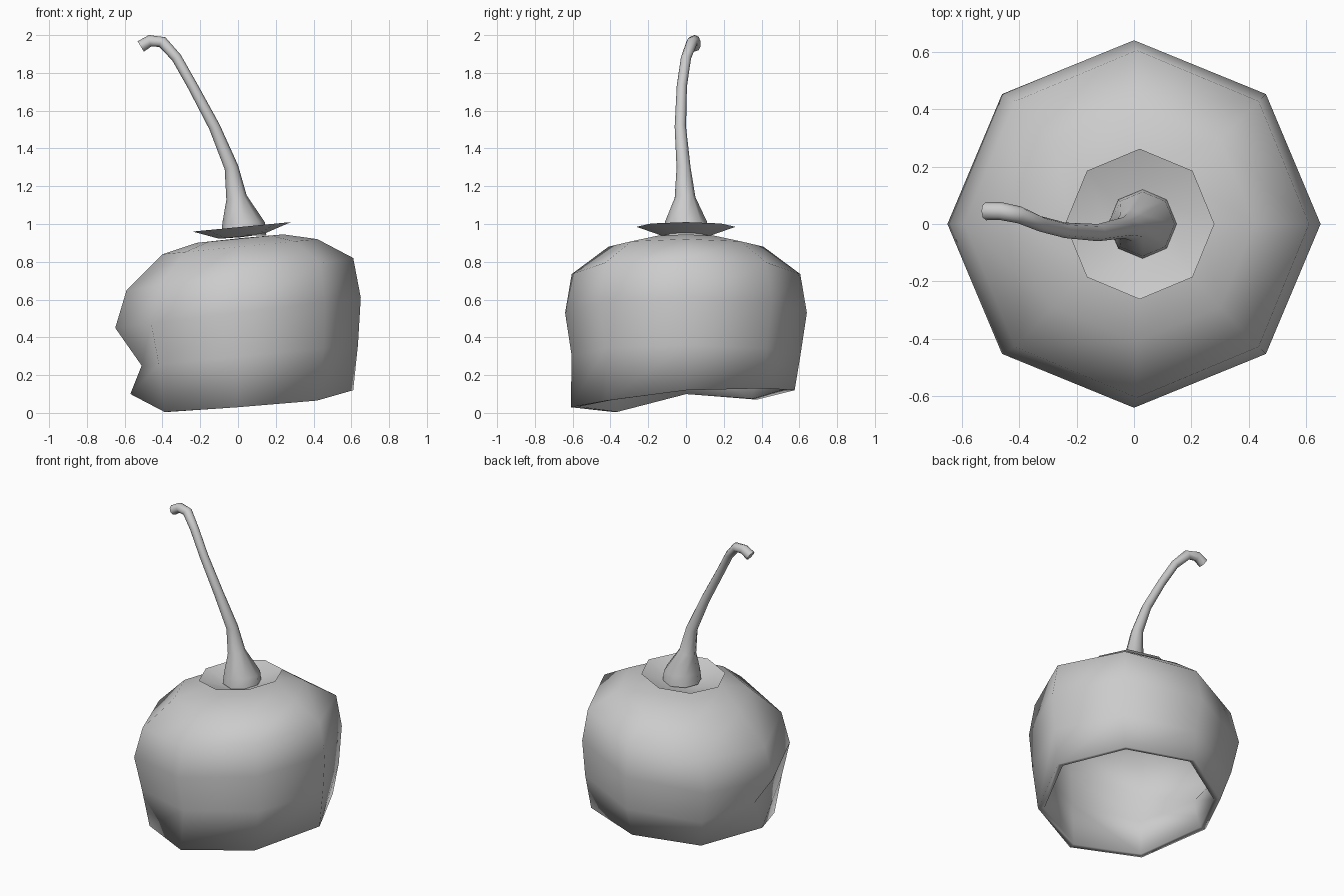
import bpy, math
from mathutils import Vector

if "Cube" in bpy.data.objects:
    bpy.data.objects.remove(bpy.data.objects["Cube"])

N = 8
ANG = [2 * math.pi * i / N for i in range(N)]


def loft(name, rings, cap_first=False, tip=None, cap_last=False, angle=60):
    """Skin a list of 8-point rings, optionally closing the ends."""
    verts = [v for r in rings for v in r]
    faces = []
    for k in range(len(rings) - 1):
        a, b = k * N, (k + 1) * N
        for i in range(N):
            j = (i + 1) % N
            faces.append((a + i, a + j, b + j, b + i))
    last = (len(rings) - 1) * N
    if cap_first:
        faces.append(tuple(reversed(range(N))))
    if cap_last:
        faces.append(tuple(range(last, last + N)))
    if tip:
        verts.append(tip)
        faces += [(last + i, last + (i + 1) % N, len(verts) - 1) for i in range(N)]
    me = bpy.data.meshes.new(name)
    me.from_pydata(verts, [], faces)
    ob = bpy.data.objects.new(name, me)
    bpy.context.collection.objects.link(ob)
    bpy.ops.object.select_all(action='DESELECT')
    ob.select_set(True)
    bpy.context.view_layer.objects.active = ob
    bpy.ops.object.shade_smooth_by_angle(angle=math.radians(angle))
    return ob


def tilted_ring(xl, zl, xr, zr, ry):
    """Octagon from its leftmost point to its rightmost point, half width ry."""
    cx, cz = (xl + xr) / 2, (zl + zr) / 2
    return [(cx + (xr - xl) / 2 * math.cos(a), ry * math.sin(a),
             cz + (zr - zl) / 2 * math.cos(a)) for a in ANG]


# Body: hollow lobed shell with a wavy open bottom and one dented corner
lip_z = [0.12, 0.13, 0.12, 0.07, 0.10, 0.005, 0.03, 0.065]
lip_r = [0.61, 0.59, 0.575, 0.53, 0.57, 0.55, 0.61, 0.59]
lip = [(r * math.cos(a), r * math.sin(a), z) for a, r, z in zip(ANG, lip_r, lip_z)]
waist = tilted_ring(-0.60, 0.24, 0.635, 0.36, 0.605)
waist[4] = (-0.51, 0.0, 0.25)
body_rings = [
    lip,
    waist,
    tilted_ring(-0.65, 0.45, 0.65, 0.61, 0.64),
    tilted_ring(-0.59, 0.65, 0.61, 0.82, 0.605),
    tilted_ring(-0.40, 0.84, 0.42, 0.92, 0.41),
    tilted_ring(-0.22, 0.90, 0.24, 0.945, 0.21),
]
body = loft("fruit_shell", body_rings, tip=(0.01, 0, 0.925), angle=65)
shell = body.modifiers.new("thickness", 'SOLIDIFY')
shell.thickness = 0.04
shell.offset = -1

# Leafy collar: shallow tilted dish
loft("collar", [
    tilted_ring(-0.24, 0.96, 0.28, 1.01, 0.262),
    tilted_ring(-0.10, 0.922, 0.13, 0.945, 0.115),
], tip=(0.015, 0, 0.93))

# Stem: flared base, bent shaft and hooked tip (x, y, z, radius)
path = [
    (0.03, 0, 0.94, 0.12), (0.03, 0, 1.01, 0.112), (-0.008, -0.005, 1.14, 0.055),
    (-0.035, -0.013, 1.30, 0.037), (-0.125, -0.03, 1.515, 0.030),
    (-0.24, -0.022, 1.73, 0.027), (-0.325, 0.0, 1.88, 0.027),
    (-0.40, 0.032, 1.963, 0.030), (-0.465, 0.045, 1.970, 0.031),
    (-0.515, 0.045, 1.940, 0.032),
]
pts = [Vector(p[:3]) for p in path]
stem_rings = []
for k, (p, row) in enumerate(zip(pts, path)):
    t = (pts[min(k + 1, len(pts) - 1)] - pts[max(k - 1, 0)]).normalized()
    if k < 2:
        t = Vector((0, 0, 1))
    u = Vector((0, 1, 0)).cross(t).normalized()
    v = t.cross(u)
    stem_rings.append([tuple(p + row[3] * (u * math.cos(a) + v * math.sin(a))) for a in ANG])
loft("stem", stem_rings, cap_first=True, cap_last=True)
